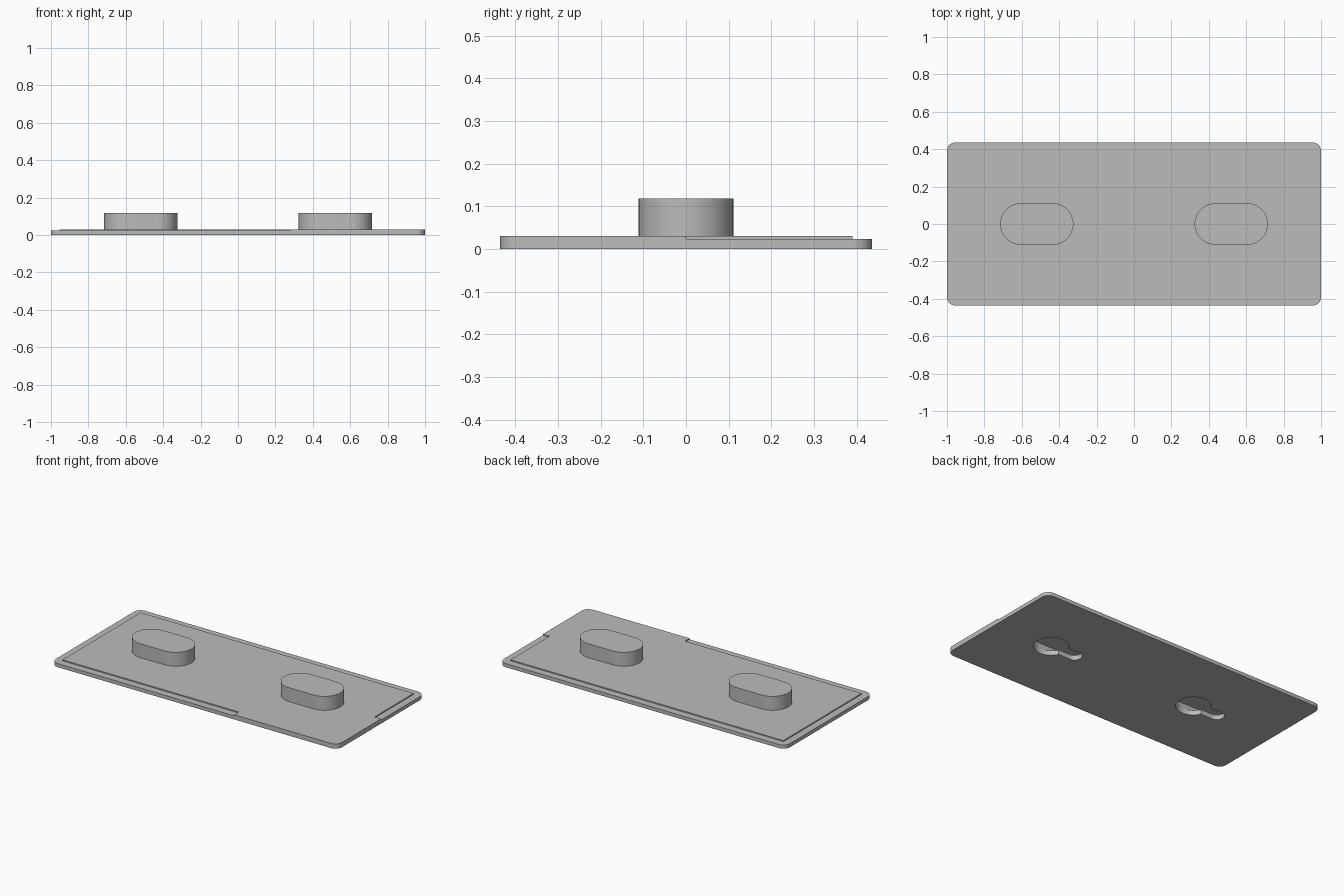
import bpy
import bmesh
from math import sin, cos, pi, radians

cube = bpy.data.objects.get("Cube")
if cube:
    bpy.data.objects.remove(cube, do_unlink=True)

PLATE_TOP, STEP_Z, BOSS_TOP, CAVITY_TOP = 0.03, 0.023, 0.118, 0.065
HALF_X, HALF_Y, RIM = 1.0, 0.436, 0.046

grey = bpy.data.materials.new("plain grey")
grey.use_nodes = True
GREY = (0.5, 0.5, 0.5, 1)
grey.diffuse_color = GREY
grey.node_tree.nodes["Principled BSDF"].inputs["Base Color"].default_value = GREY


def rounded(x0, x1, y0, y1, r, steps=16):
    """Outline of a rectangle with round corners."""
    corners = [(x1 - r, y1 - r), (x0 + r, y1 - r), (x0 + r, y0 + r), (x1 - r, y0 + r)]
    pts = []
    for q, (cx, cy) in enumerate(corners):
        for i in range(steps + 1):
            a = (q + i / steps) * pi / 2
            pts.append((cx + r * cos(a), cy + r * sin(a)))
    return pts


def prism(name, outline, z0, z1):
    bm = bmesh.new()
    face = bm.faces.new([bm.verts.new((x, y, z0)) for x, y in outline])
    top = bmesh.ops.extrude_face_region(bm, geom=[face])["geom"]
    bmesh.ops.translate(bm, vec=(0, 0, z1 - z0),
                        verts=[v for v in top if isinstance(v, bmesh.types.BMVert)])
    bmesh.ops.remove_doubles(bm, verts=bm.verts, dist=1e-5)
    bmesh.ops.recalc_face_normals(bm, faces=bm.faces)
    mesh = bpy.data.meshes.new(name)
    bm.to_mesh(mesh)
    bm.free()
    mesh.materials.append(grey)
    obj = bpy.data.objects.new(name, mesh)
    bpy.context.collection.objects.link(obj)
    return obj


def activate(obj):
    bpy.ops.object.select_all(action="DESELECT")
    obj.select_set(True)
    bpy.context.view_layer.objects.active = obj


def cut(obj, outline, z0, z1):
    cutter = prism("cutter", outline, z0, z1)
    cutter.hide_render = True
    mod = obj.modifiers.new("cut", "BOOLEAN")
    mod.operation, mod.solver, mod.object = "DIFFERENCE", "EXACT", cutter
    activate(obj)
    bpy.ops.object.modifier_apply(modifier=mod.name)
    bpy.data.objects.remove(cutter, do_unlink=True)


def box(x0, x1, y0, y1):
    return [(x0, y0), (x1, y0), (x1, y1), (x0, y1)]


def slot(x0, x1, r):
    """Outline of a round-ended slot between two centres on the x axis."""
    return rounded(x0 - r, x1 + r, -r, r, r)


# Base plate
plate = prism("base_plate", rounded(-HALF_X, HALF_X, -HALF_Y, HALF_Y, 0.045, 8), 0, PLATE_TOP)

# Lowered rim: full left-hand end and back, part of the front and other end
for strip in (box(-1.1, RIM - HALF_X, -0.6, 0.6),
              box(-1.2, 1.2, HALF_Y - RIM, 0.7),
              box(-1.3, 0.28, -0.7, RIM - HALF_Y),
              box(HALF_X - RIM, 1.1, 0, 0.8)):
    cut(plate, strip, STEP_Z, 0.1)

# Hollow bosses with a keyhole below each
parts = [plate]
for side, cx in (("left", 0.52), ("right", -0.52)):
    x0, x1 = cx - 0.085, cx + 0.085
    boss = prism(side + "_boss", slot(x0, x1, 0.111), PLATE_TOP, BOSS_TOP)
    cut(boss, slot(x0, x1, 0.1), 0, CAVITY_TOP)
    cut(plate, rounded(x1 - 0.1, x1 + 0.1, -0.1, 0.1, 0.1), -0.1, 0.1)
    cut(plate, slot(x0, x1, 0.043), -0.1, 0.1)
    parts.append(boss)

for obj in parts:
    activate(obj)
    bpy.ops.object.shade_smooth_by_angle(angle=radians(30))
